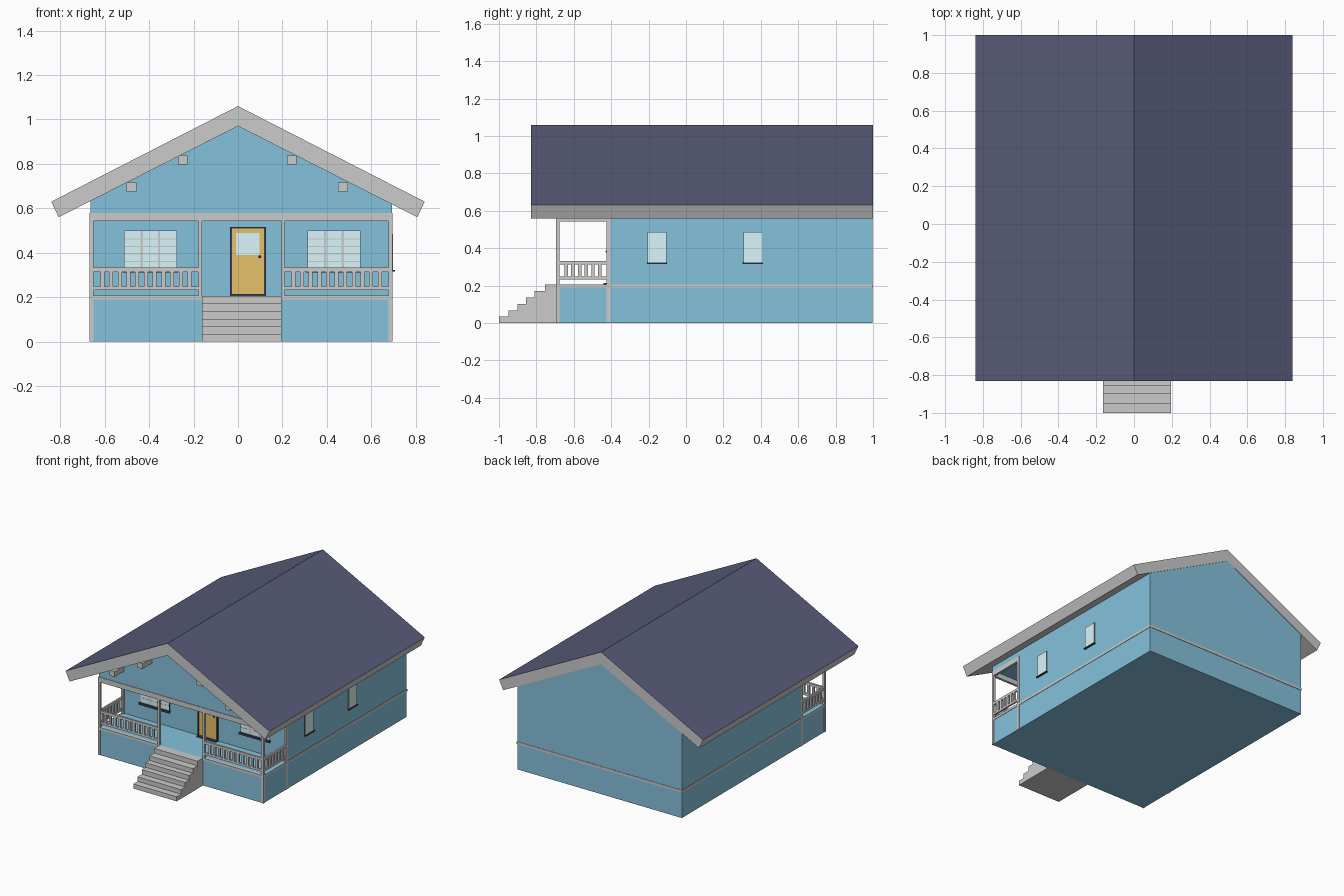
import bpy, bmesh

if "Cube" in bpy.data.objects:
    bpy.data.objects.remove(bpy.data.objects["Cube"])

def material(name, rgb):
    m = bpy.data.materials.new(name)
    m.diffuse_color = (*rgb, 1)
    m.use_nodes = True
    m.node_tree.nodes["Principled BSDF"].inputs["Base Color"].default_value = m.diffuse_color
    return m

BLUE = material("blue_siding", (0.235, 0.541, 0.72))
SLATE = material("slate_roof", (0.099, 0.104, 0.19))
YELLOW = material("yellow_door", (0.787, 0.538, 0.14))
GLASS = material("pale_glass", (0.70, 0.93, 0.96))
DARK = material("dark_trim", (0.05, 0.055, 0.09))

def finish(name, bm, *mats):
    bmesh.ops.recalc_face_normals(bm, faces=bm.faces)
    me = bpy.data.meshes.new(name)
    bm.to_mesh(me)
    bm.free()
    ob = bpy.data.objects.new(name, me)
    bpy.context.collection.objects.link(ob)
    for m in mats:
        me.materials.append(m)
    return ob

def boxes(name, spans, mat=None):
    """One object made of boxes, each (x0, x1, y0, y1, z0, z1)."""
    bm = bmesh.new()
    for x0, x1, y0, y1, z0, z1 in spans:
        for v in bmesh.ops.create_cube(bm, size=1)["verts"]:
            v.co = (x1 if v.co.x > 0 else x0,
                    y1 if v.co.y > 0 else y0,
                    z1 if v.co.z > 0 else z0)
    return finish(name, bm, *([mat] if mat else []))

def prism(points, direction):
    """Extrude a closed 3D outline along a direction."""
    bm = bmesh.new()
    face = bm.faces.new([bm.verts.new(p) for p in points])
    ext = bmesh.ops.extrude_face_region(bm, geom=[face], use_keep_orig=True)["geom"]
    bmesh.ops.translate(bm, vec=direction,
                        verts=[g for g in ext if isinstance(g, bmesh.types.BMVert)])
    bmesh.ops.recalc_face_normals(bm, faces=bm.faces)
    bm.normal_update()
    return bm

# main levels and walls
XL, XR = -0.664, 0.692
FRONT, WALL, BACK = -0.69, -0.41, 0.997
DECK, CEIL = 0.205, 0.58
APEX, SLOPE = 0.97, 0.508

# house body with the porch cut out of its front, tucked slightly into the roof
top = APEX + 0.008
outline = [(XL, 0), (XR, 0), (XR, top - SLOPE * XR), (0, top), (XL, top + SLOPE * XL)]
body = finish("house_body", prism([(x, FRONT, z) for x, z in outline],
                                  (0, BACK - FRONT, 0)), BLUE)
cutter = boxes("porch_cutter", [(-1, 1, -1, WALL, DECK, CEIL)], BLUE)
cutter.hide_render = True
cutter.hide_viewport = True
cut = body.modifiers.new("porch", "BOOLEAN")
cut.operation = "DIFFERENCE"
cut.solver = "EXACT"
cut.object = cutter

# roof: grey slab with slate on the two upper faces
chevron = [(0, 1.06), (0.84, 0.63), (0.807, 0.56), (0, APEX), (-0.807, 0.56), (-0.84, 0.63)]
bm = prism([(x, -0.83, z) for x, z in chevron], (0, 1.83, 0))
for f in bm.faces:
    if f.normal.z > 0.5:
        f.material_index = 1
finish("roof", bm, None, SLATE)

# front steps as one solid stair profile
profile = [(FRONT, 0), (-1, 0)]
treads = [-1, -0.95, -0.9, -0.855, -0.81, -0.755, FRONT]
for i in range(6):
    z = DECK * (i + 1) / 6
    profile += [(treads[i], z), (treads[i + 1], z)]
finish("front_steps", prism([(-0.163, y, z) for y, z in profile], (0.358, 0, 0)))

# porch posts, house corner boards and beams
PL, PR = (-0.667, -0.65), (0.677, 0.695)
PY = (-0.694, -0.676)
CY = (-0.426, -0.404)
posts = [(*px, *py, 0, CEIL) for px in (PL, PR) for py in (PY, CY)]
posts += [(-0.178, -0.163, *PY, DECK, 0.55), (0.195, 0.21, *PY, DECK, 0.55)]
boxes("porch_posts", posts)
boxes("porch_beams", [(PL[0], PR[1], *PY, 0.543, CEIL)]
      + [(*px, PY[1], CY[0], 0.543, CEIL) for px in (PL, PR)])

# grey band around the house at deck height
B0, B1 = 0.189, 0.207
boxes("deck_band", [
    (PL[0], XL, PY[1], BACK, B0, B1), (XR, PR[1], PY[1], BACK, B0, B1),
    (PL[1], -0.163, PY[0], -0.676, B0, B1), (0.195, PR[0], PY[0], -0.676, B0, B1),
    (PL[0], PR[1], BACK, 1.0, B0, B1)])

# railings
def railing(name, x, y, count):
    along_x = x[1] - x[0] > y[1] - y[0]
    a, b = x if along_x else y
    spans = [(*x, *y, 0.314, 0.333), (*x, *y, 0.232, 0.248)]
    half = 0.009
    for i in range(count):
        c = a + (b - a) * (i + 1) / (count + 1)
        s = (c - half, c + half)
        spans.append((*(s if along_x else x), *(y if along_x else s), 0.248, 0.314))
    boxes(name, spans)

RY = (-0.692, -0.678)
railing("front_railing_left", (PL[1], -0.178), RY, 11)
railing("front_railing_right", (0.21, PR[0]), RY, 11)
railing("side_railing_left", (-0.665, -0.652), (PY[1], CY[0]), 6)
railing("side_railing_right", (0.679, 0.693), (PY[1], CY[0]), 6)

# beam ends under the roof overhang
boxes("roof_beam_ends", [(x, x + 0.044, -0.8, FRONT, z, z + 0.04)
                         for x, z in ((-0.501, 0.676), (0.451, 0.676),
                                      (-0.271, 0.797), (0.22, 0.797))])

# front windows with dark edge, glazing bars and sill
for side, x0 in (("left", -0.511), ("right", 0.315)):
    x1, z0, z1 = x0 + 0.234, 0.326, 0.497
    boxes(f"front_window_frame_{side}",
          [(x0 - 0.003, x1 + 0.003, WALL - 0.004, WALL, z0, z1 + 0.003)], DARK)
    boxes(f"front_window_{side}", [(x0, x1, WALL - 0.006, WALL, z0, z1)], GLASS)
    bars = [(x - 0.005, x + 0.005, WALL - 0.0075, WALL - 0.004, z0, z1)
            for x in (x0 + (x1 - x0) * i / 3 for i in (1, 2))]
    bars += [(x0, x1, WALL - 0.007, WALL - 0.004, z - 0.002, z + 0.002)
             for z in (z0 + (z1 - z0) * i / 5 for i in range(1, 5))]
    boxes(f"front_window_bars_{side}", bars)
    boxes(f"front_window_sill_{side}",
          [(x0 - 0.008, x1 + 0.008, WALL - 0.02, WALL, 0.312, z0)], DARK)

# right side windows with dark edge and sill
for i, y0 in enumerate((-0.203, 0.309)):
    boxes(f"side_window_frame_{i + 1}",
          [(XR, XR + 0.004, y0 - 0.002, y0 + 0.098, 0.322, 0.486)], DARK)
    boxes(f"side_window_{i + 1}", [(XR, XR + 0.006, y0, y0 + 0.096, 0.322, 0.484)], GLASS)
    boxes(f"side_window_sill_{i + 1}",
          [(XR, XR + 0.014, y0 - 0.006, y0 + 0.102, 0.316, 0.323)], DARK)

# door with frame, pane, threshold and knob
boxes("door_frame", [(-0.036, -0.027, WALL - 0.015, WALL, DECK, 0.517),
                     (0.118, 0.127, WALL - 0.015, WALL, DECK, 0.517),
                     (-0.027, 0.118, WALL - 0.015, WALL, 0.51, 0.517),
                     (-0.036, 0.127, WALL - 0.03, WALL, DECK, 0.214)], DARK)
boxes("door", [(-0.027, 0.118, WALL - 0.01, WALL, 0.214, 0.51)], YELLOW)
boxes("door_pane", [(-0.01, 0.097, WALL - 0.013, WALL - 0.008, 0.39, 0.488)], GLASS)
bm = bmesh.new()
bmesh.ops.create_uvsphere(bm, u_segments=10, v_segments=6, radius=0.006)
bmesh.ops.translate(bm, verts=bm.verts, vec=(0.098, WALL - 0.014, 0.382))
finish("door_knob", bm, DARK)
